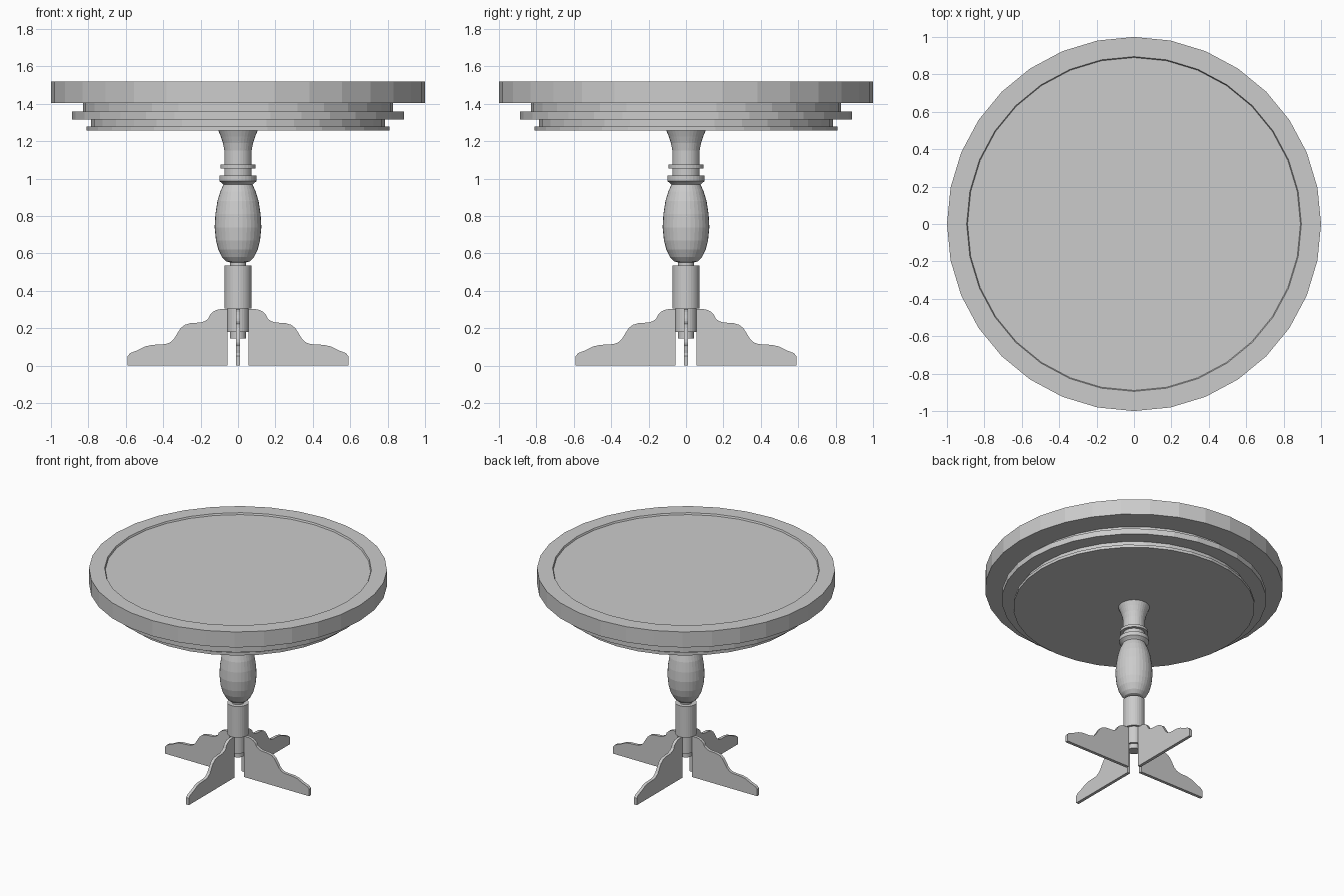
import bpy, bmesh, math

SIDES = 32


def finish(name, bm):
    bmesh.ops.recalc_face_normals(bm, faces=bm.faces[:])
    mesh = bpy.data.meshes.new(name)
    bm.to_mesh(mesh)
    bm.free()
    obj = bpy.data.objects.new(name, mesh)
    bpy.context.collection.objects.link(obj)
    return obj


def lathe(name, profile):
    """Turn a (radius, z) profile into a closed, flat-faced round part."""
    bm = bmesh.new()
    rings = []
    for r, z in profile:
        rings.append([bm.verts.new((r * math.cos(2 * math.pi * i / SIDES),
                                    r * math.sin(2 * math.pi * i / SIDES), z))
                      for i in range(SIDES)])
    for a, b in zip(rings, rings[1:]):
        for i in range(SIDES):
            j = (i + 1) % SIDES
            bm.faces.new((a[i], a[j], b[j], b[i]))
    bm.faces.new(rings[0])
    bm.faces.new(rings[-1])
    return finish(name, bm)


# Table top with a shallow recessed surface
lathe("table_top", [(0.82, 1.405), (1.0, 1.405), (1.0, 1.52),
                    (0.895, 1.52), (0.89, 1.508)])

# Stepped moulding under the top
lathe("apron_moulding", [(0.81, 1.257), (0.81, 1.278), (0.785, 1.278),
                         (0.785, 1.316), (0.887, 1.316), (0.887, 1.358),
                         (0.83, 1.358), (0.83, 1.405)])

# Turned column: stepped foot, vase, rings and flared neck
lathe("column", [
    (0.043, 0.145), (0.043, 0.18), (0.057, 0.18), (0.057, 0.305),
    (0.072, 0.305), (0.072, 0.535), (0.042, 0.535), (0.042, 0.552),
    (0.065, 0.558), (0.085, 0.58), (0.105, 0.62), (0.118, 0.67),
    (0.125, 0.74), (0.121, 0.81), (0.11, 0.88), (0.095, 0.93),
    (0.078, 0.968), (0.085, 0.975), (0.1, 0.987), (0.1, 1.016),
    (0.073, 1.016), (0.073, 1.055), (0.094, 1.055), (0.094, 1.075),
    (0.073, 1.075), (0.073, 1.15), (0.08, 1.19), (0.092, 1.225),
    (0.105, 1.257)])

# Four flat scrolled feet, one outline turned around the column
OUTLINE = [(0.055, 0), (0.59, 0), (0.59, 0.052), (0.575, 0.068),
           (0.535, 0.083), (0.495, 0.103), (0.46, 0.111), (0.39, 0.115),
           (0.365, 0.123), (0.343, 0.142), (0.322, 0.177), (0.305, 0.202),
           (0.285, 0.218), (0.255, 0.227), (0.2, 0.231), (0.175, 0.239),
           (0.158, 0.253), (0.15, 0.272), (0.135, 0.287), (0.115, 0.298),
           (0.095, 0.302), (0.055, 0.302)]
for k, side in enumerate(("right", "back", "left", "front")):
    bm = bmesh.new()
    face = bm.faces.new([bm.verts.new((x, -0.011, z)) for x, z in OUTLINE])
    ext = bmesh.ops.extrude_face_region(bm, geom=[face], use_keep_orig=True)
    moved = [g for g in ext["geom"] if isinstance(g, bmesh.types.BMVert)]
    bmesh.ops.translate(bm, verts=moved, vec=(0, 0.022, 0))
    foot = finish(side + "_foot", bm)
    foot.rotation_euler.z = k * math.pi / 2
